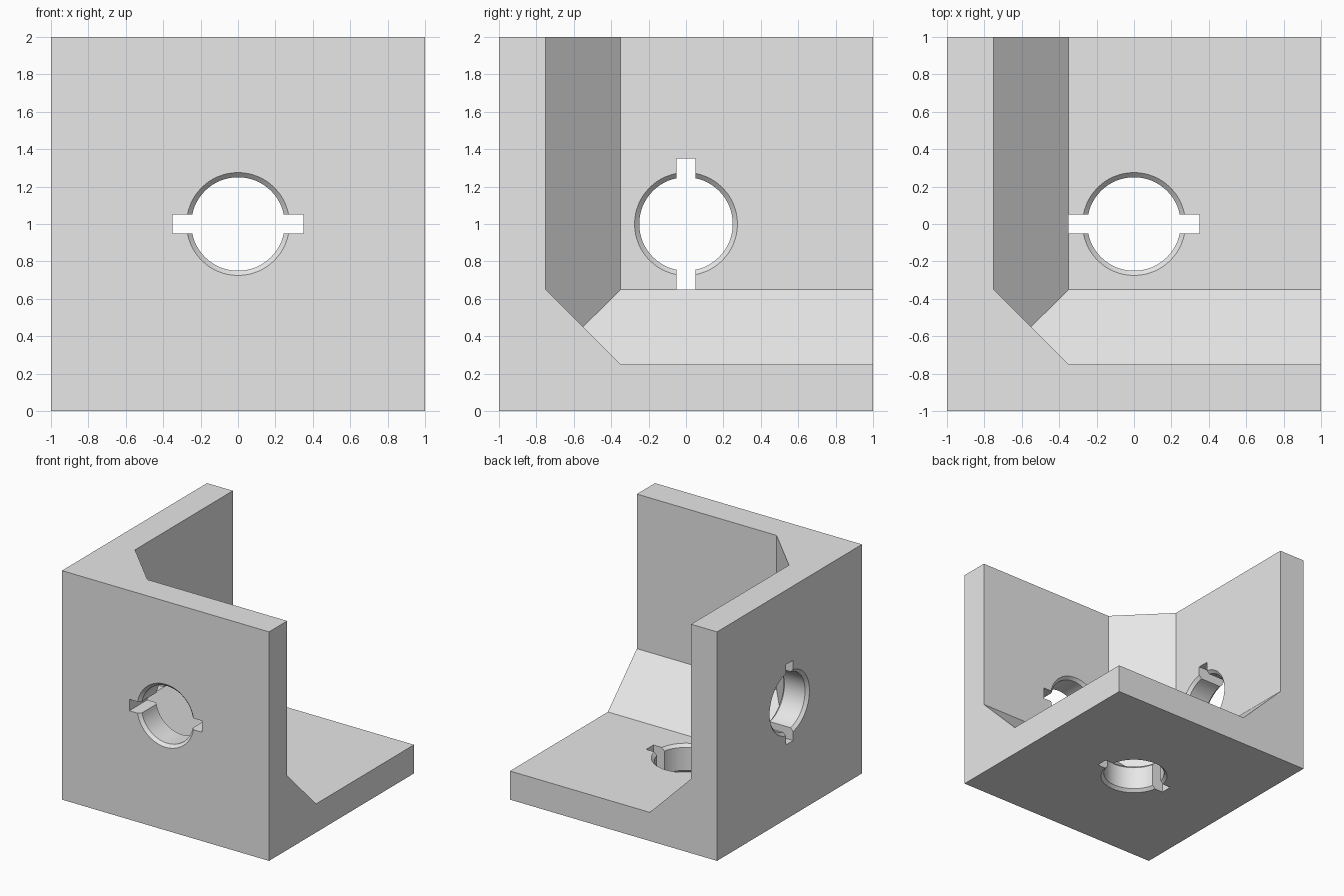
import bpy, bmesh, math
from mathutils import Matrix, Vector

if "Cube" in bpy.data.objects:
    bpy.data.objects.remove(bpy.data.objects["Cube"], do_unlink=True)

WALL, BRACE = 0.25, 0.4          # plate thickness, inner bevel leg
RADIUS, RIM = 0.25, 0.025        # bore radius, rim chamfer
KEY_LEN, KEY_W = 0.7, 0.1        # keyway slot through each bore
INNER = Vector((WALL - 1, WALL - 1, WALL))

grey = bpy.data.materials.new("light grey")
grey.use_nodes = True
grey.diffuse_color = (0.8, 0.8, 0.8, 1)
grey.node_tree.nodes["Principled BSDF"].inputs["Base Color"].default_value = grey.diffuse_color


def make_object(name, bm):
    bmesh.ops.recalc_face_normals(bm, faces=bm.faces)
    mesh = bpy.data.meshes.new(name)
    bm.to_mesh(mesh)
    bm.free()
    mesh.materials.append(grey)
    obj = bpy.data.objects.new(name, mesh)
    bpy.context.collection.objects.link(obj)
    return obj


def box(low, high):
    bm = bmesh.new()
    low, high = Vector(low), Vector(high)
    size = Matrix.Diagonal((*(high - low), 1))
    bmesh.ops.create_cube(bm, size=1, matrix=Matrix.Translation((low + high) / 2) @ size)
    return bm


def bore(segments=64):
    # Lathed bore along z with a chamfer at each face of the plate
    half, over = WALL / 2, 0.05
    wide = RADIUS + RIM + over
    profile = [(0, -half - over), (wide, -half - over), (RADIUS, -half + RIM),
               (RADIUS, half - RIM), (wide, half + over), (0, half + over)]
    bm = bmesh.new()
    verts = [bm.verts.new((r, 0, z)) for r, z in profile]
    edges = [bm.edges.new(pair) for pair in zip(verts, verts[1:])]
    bmesh.ops.spin(bm, geom=verts + edges, axis=(0, 0, 1), cent=(0, 0, 0),
                   angle=math.tau, steps=segments)
    bmesh.ops.remove_doubles(bm, verts=bm.verts, dist=1e-5)
    return bm


def cut(target, cutter):
    mod = target.modifiers.new(cutter.name, "BOOLEAN")
    mod.operation, mod.solver, mod.object = "DIFFERENCE", "EXACT", cutter
    bpy.context.view_layer.objects.active = target
    bpy.ops.object.modifier_apply(modifier=mod.name)
    bpy.data.objects.remove(cutter, do_unlink=True)


bracket = make_object("corner_bracket", box((-1, -1, 0), (1, 1, 2)))

# Inner space, trimmed diagonally along its three inner edges
cavity = box(INNER, (1.5, 1.5, 2.5))
for normal in ((1, 1, 0), (1, 0, 1), (0, 1, 1)):
    n = Vector(normal)
    bmesh.ops.bisect_plane(cavity, geom=cavity.verts[:] + cavity.edges[:] + cavity.faces[:],
                           plane_co=INNER + n * BRACE / 2, plane_no=n, clear_inner=True)
    rim = [e for e in cavity.edges if e.is_boundary]
    bmesh.ops.holes_fill(cavity, edges=rim)
cut(bracket, make_object("inner_space", cavity))

# Keyed bore in the centre of the floor, front wall and side wall
quarter = math.pi / 2
mid = WALL / 2
placements = {
    "floor": Matrix.Translation((0, 0, mid)),
    "front": Matrix.Translation((0, mid - 1, 1)) @ Matrix.Rotation(quarter, 4, "X"),
    "side": Matrix.Translation((mid - 1, 0, 1)) @ Matrix.Rotation(quarter, 4, "Y"),
}
for name, place in placements.items():
    slot = box((-KEY_LEN / 2, -KEY_W / 2, -WALL), (KEY_LEN / 2, KEY_W / 2, WALL))
    for part, bm in (("bore", bore()), ("keyway", slot)):
        bm.transform(place)
        cut(bracket, make_object(f"{name}_{part}", bm))

# Smooth bores, crisp edges
bracket.select_set(True)
bpy.context.view_layer.objects.active = bracket
bpy.ops.object.shade_smooth_by_angle(angle=math.radians(25))
